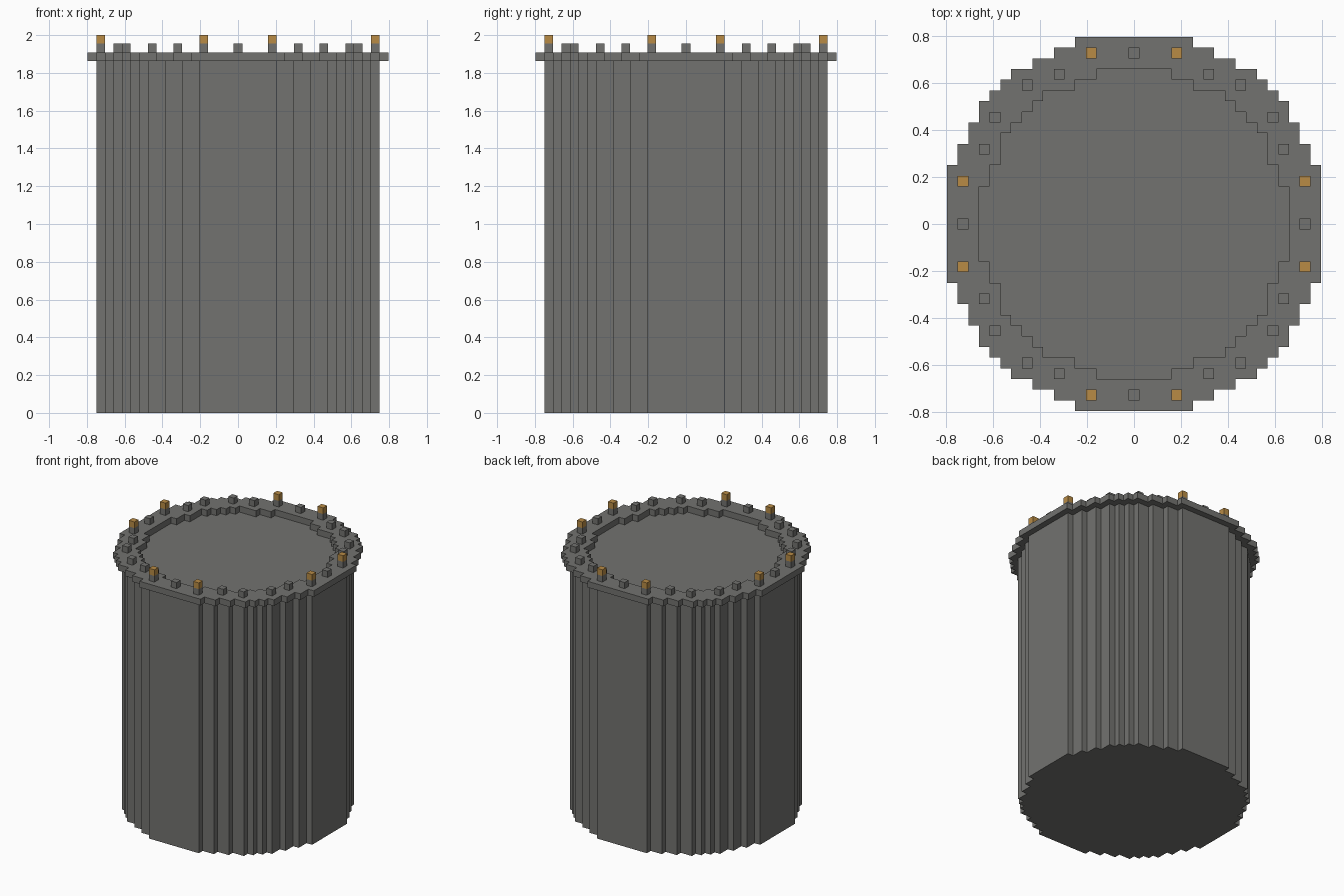
import bpy
import bmesh
from mathutils import Vector

if "Cube" in bpy.data.objects:
    bpy.data.objects.remove(bpy.data.objects["Cube"], do_unlink=True)

UNIT = 2 / 44  # one block


def make_material(name, colour):
    mat = bpy.data.materials.new(name)
    mat.use_nodes = True
    mat.diffuse_color = colour
    mat.node_tree.nodes["Principled BSDF"].inputs["Base Color"].default_value = colour
    return mat


stone = make_material("grey stone", (0.17, 0.17, 0.16, 1))
gold = make_material("torch gold", (0.48, 0.26, 0.06, 1))


def add_object(name, bm, mat):
    bmesh.ops.recalc_face_normals(bm, faces=bm.faces)
    mesh = bpy.data.meshes.new(name)
    bm.to_mesh(mesh)
    bm.free()
    mesh.materials.append(mat)
    obj = bpy.data.objects.new(name, mesh)
    bpy.context.collection.objects.link(obj)
    return obj


def blocky_circle(octant):
    """Stepped round outline from the outermost blocks of one octant."""
    cells = octant + [(y, x) for x, y in reversed(octant) if x != y]
    corners = [(x + 0.5, y + 0.5) for x, y in cells]
    quarter = [corners[0]]
    for (x, _), (next_x, next_y) in zip(corners, corners[1:]):
        quarter += [(x, next_y), (next_x, next_y)]
    outline = []
    for _ in range(4):
        outline += quarter
        quarter = [(y, -x) for x, y in quarter]
    return outline


def prism(name, outlines, bottom, top, mat):
    """Extrude an outline, with any further outlines as holes."""
    bm = bmesh.new()
    for outline in outlines:
        verts = [bm.verts.new((x * UNIT, y * UNIT, bottom * UNIT)) for x, y in outline]
        for i, v in enumerate(verts):
            bm.edges.new((verts[i - 1], v))
    bmesh.ops.triangle_fill(bm, edges=bm.edges[:], use_beauty=True,
                            normal=Vector((0, 0, 1)))
    base = bm.faces[:]
    raised = bmesh.ops.extrude_face_region(bm, geom=base, use_keep_orig=True)
    lifted = [g for g in raised["geom"] if isinstance(g, bmesh.types.BMVert)]
    bmesh.ops.translate(bm, verts=lifted, vec=(0, 0, (top - bottom) * UNIT))
    return add_object(name, bm, mat)


def block(name, x, y, layer, mat):
    bm = bmesh.new()
    bmesh.ops.create_cube(bm, size=UNIT)
    obj = add_object(name, bm, mat)
    obj.location = (x * UNIT, y * UNIT, (layer + 0.5) * UNIT)


# Tower body and overhanging rim
body = blocky_circle([(4, 16), (6, 15), (8, 14), (10, 13), (11, 12)])
rim = blocky_circle([(5, 17), (7, 16), (9, 15), (11, 14), (12, 13)])
opening = blocky_circle([(3, 14), (5, 13), (8, 12), (9, 11), (10, 10)])
prism("tower_body", [body], 0, 41, stone)
prism("tower_rim", [rim, opening], 41, 42, stone)

# Battlement blocks around the rim, some carrying a torch
for px, py in [(0, 16), (4, 16), (7, 14), (10, 13)]:
    spots = {(sx * a, sy * b) for a, b in ((px, py), (py, px))
             for sx in (-1, 1) for sy in (-1, 1)}
    for x, y in sorted(spots):
        block("battlement", x, y, 42, stone)
        if px == 4:
            block("torch", x, y, 43, gold)
